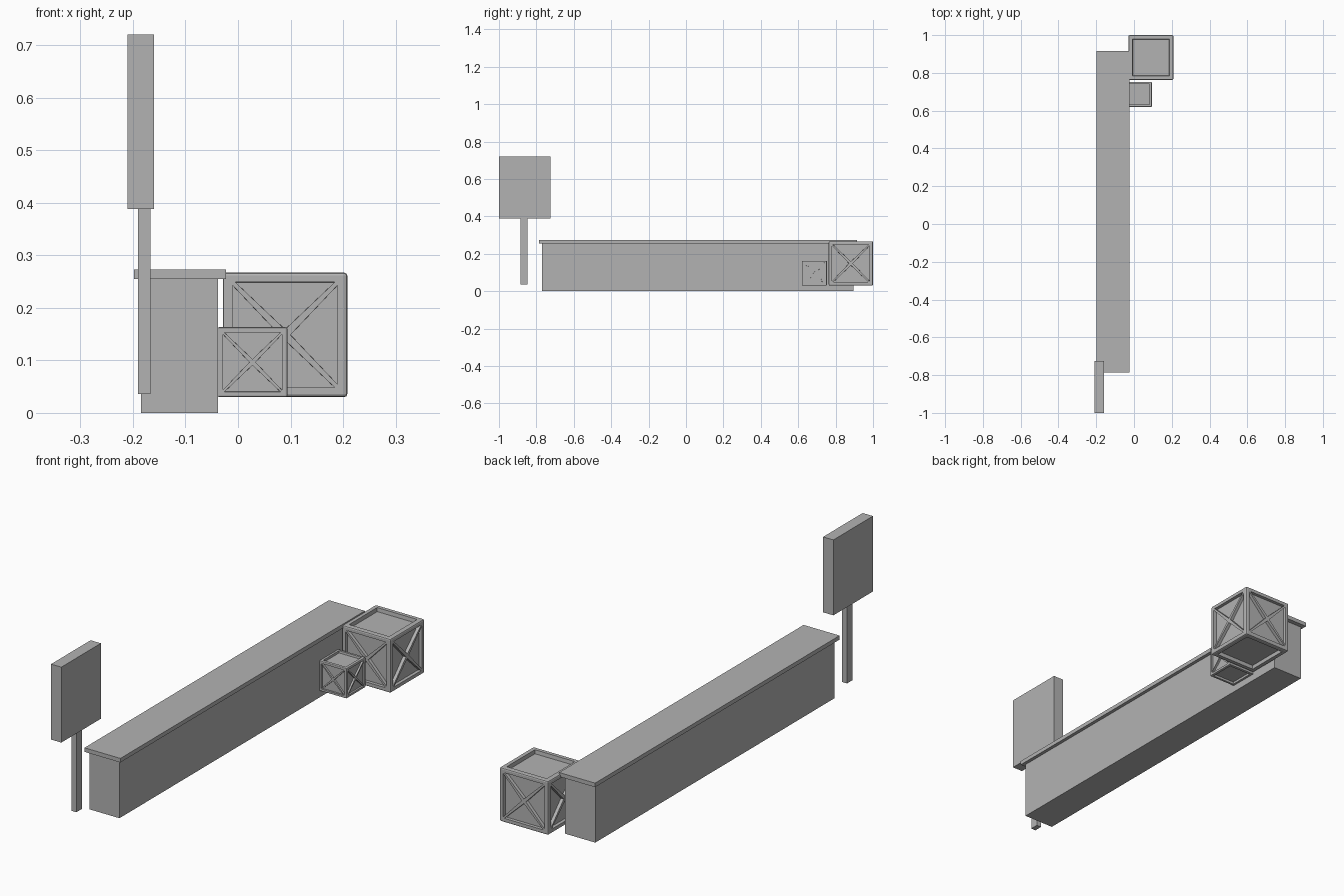
import bpy, bmesh
from mathutils import Vector

if "Cube" in bpy.data.objects:
    bpy.data.objects.remove(bpy.data.objects["Cube"])

grey = bpy.data.materials.new("plain grey")
grey.diffuse_color = (0.45, 0.45, 0.45, 1)
grey.use_nodes = True
grey.node_tree.nodes["Principled BSDF"].inputs["Base Color"].default_value = grey.diffuse_color


def finish(name, bm):
    bmesh.ops.recalc_face_normals(bm, faces=bm.faces)
    mesh = bpy.data.meshes.new(name)
    bm.to_mesh(mesh)
    bm.free()
    mesh.materials.append(grey)
    obj = bpy.data.objects.new(name, mesh)
    bpy.context.collection.objects.link(obj)
    return obj


def cuboid(lo, hi):
    bm = bmesh.new()
    bmesh.ops.create_cube(bm, size=1)
    lo, hi = Vector(lo), Vector(hi)
    for v in bm.verts:
        v.co = (lo + hi) / 2 + v.co * (hi - lo)
    return bm


def box(name, lo, hi):
    return finish(name, cuboid(lo, hi))


def crate(name, lo, size):
    bm = cuboid(lo, [c + size for c in lo])
    # Softened outer edges
    bmesh.ops.bevel(bm, geom=bm.edges[:], offset=0.025 * size, segments=2,
                    profile=0.5, affect='EDGES')
    panels = sorted(bm.faces, key=lambda f: f.calc_area())[-6:]
    sides = [f for f in panels if abs(f.normal.z) < 0.5]
    lids = [f for f in panels if abs(f.normal.z) > 0.5]
    # Frame with sunken panel on top and bottom
    bmesh.ops.inset_individual(bm, faces=lids, thickness=0.09 * size)
    bmesh.ops.inset_individual(bm, faces=lids, thickness=0.012 * size,
                               depth=-0.07 * size)
    # Cross braces: four sunken triangles on each side
    bmesh.ops.inset_individual(bm, faces=sides, thickness=0.05 * size)
    tris = bmesh.ops.poke(bm, faces=sides)["faces"]
    bmesh.ops.inset_individual(bm, faces=tris, thickness=0.043 * size)
    bmesh.ops.inset_individual(bm, faces=tris, thickness=0.002 * size,
                               depth=-0.06 * size)
    finish(name, bm)


# Long counter
box("counter_body", (-0.185, -0.77, 0), (-0.038, 0.895, 0.255))
box("counter_top", (-0.198, -0.785, 0.255), (-0.023, 0.915, 0.273))

# Sign on a post
box("sign_post", (-0.19, -0.886, 0.036), (-0.167, -0.848, 0.39))
box("sign_panel", (-0.21, -1.0, 0.388), (-0.16, -0.725, 0.72))

# Crates
crate("large_crate", (-0.029, 0.763, 0.03), 0.237)
crate("small_crate", (-0.039, 0.62, 0.03), 0.133)
